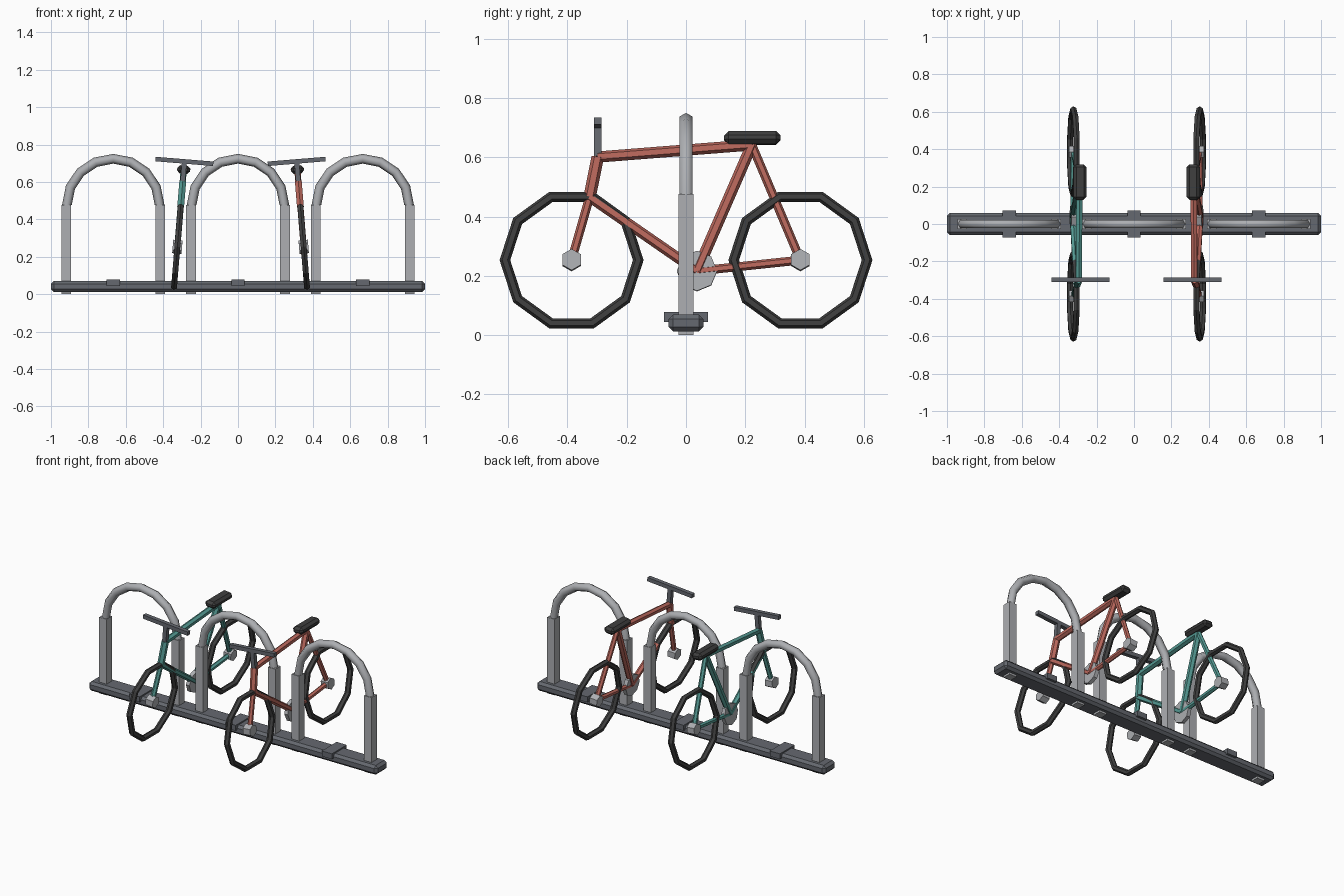
import bpy, math
from mathutils import Vector, Matrix

if "Cube" in bpy.data.objects:
    bpy.data.objects.remove(bpy.data.objects["Cube"])


def mat(name, r, g, b):
    m = bpy.data.materials.new(name)
    m.diffuse_color = (r, g, b, 1)
    m.use_nodes = True
    m.node_tree.nodes["Principled BSDF"].inputs["Base Color"].default_value = m.diffuse_color
    return m


STEEL = mat("steel", 0.42, 0.43, 0.45)
IRON = mat("dark_iron", 0.13, 0.14, 0.16)
RUBBER = mat("rubber", 0.05, 0.05, 0.05)
RED = mat("red_paint", 0.50, 0.14, 0.11)
TEAL = mat("teal_paint", 0.09, 0.32, 0.29)


def finish(o, name, m):
    o.name = name
    o.data.materials.append(m)
    return o


def box(name, c, size, m, bevel=0):
    bpy.ops.mesh.primitive_cube_add(size=1, location=c)
    o = bpy.context.object
    o.scale = size
    bpy.ops.object.transform_apply(location=False, rotation=False, scale=True)
    if bevel:
        b = o.modifiers.new("bevel", 'BEVEL')
        b.width, b.segments = bevel, 1
    return finish(o, name, m)


def rod(name, a, b, r, m, sides=6):
    a, b = Vector(a), Vector(b)
    bpy.ops.mesh.primitive_cylinder_add(vertices=sides, radius=r, depth=(b - a).length,
                                        location=(a + b) / 2)
    o = bpy.context.object
    o.rotation_euler = (b - a).to_track_quat('Z', 'Y').to_euler()
    return finish(o, name, m)


def sweep(name, c, plane, R, r, major, minor, arc, m):
    """Ring or arc of tube in the 'xz' or 'yz' plane."""
    verts, faces = [], []
    closed = arc > 6.2
    n = major if closed else major + 1
    for i in range(n):
        t = arc * i / major
        for j in range(minor):
            p = 2 * math.pi * j / minor
            d, s = R + r * math.cos(p), r * math.sin(p)
            u, z = d * math.cos(t), d * math.sin(t)
            v = (u, s, z) if plane == 'xz' else (-s, u, z)
            verts.append(Vector(c) + Vector(v))
    for i in range(major):
        k = (i + 1) % n
        for j in range(minor):
            l = (j + 1) % minor
            faces.append((i * minor + j, i * minor + l, k * minor + l, k * minor + j))
    me = bpy.data.meshes.new(name)
    me.from_pydata(verts, [], faces)
    o = bpy.data.objects.new(name, me)
    bpy.context.collection.objects.link(o)
    bpy.context.view_layer.objects.active = o
    bpy.ops.object.select_all(action='DESELECT')
    o.select_set(True)
    bpy.ops.object.mode_set(mode='EDIT')
    bpy.ops.mesh.select_all(action='SELECT')
    bpy.ops.mesh.normals_make_consistent(inside=False)
    bpy.ops.object.mode_set(mode='OBJECT')
    return finish(o, name, m)


# base rail, with a clamp plate and a hoop at each bay
box("base_rail", (0, 0, 0.041), (2, 0.117, 0.058), IRON, 0.015)
for i, x in enumerate((-0.667, 0, 0.667)):
    box(f"clamp_plate_{i}", (x, 0, 0.061), (0.07, 0.147, 0.034), IRON)
    for side in (-1, 1):
        box(f"hoop_leg_{i}_{side}", (x + side * 0.251, 0, 0.238), (0.052, 0.052, 0.476), STEEL)
    arc = sweep(f"hoop_arc_{i}", (x, 0, 0.476), 'xz', 0.248, 0.026, 8, 6, math.pi, STEEL)
    arc.data.shade_smooth()


# bicycle, built upright in the yz plane and then leaned
def bicycle(tag, x, lean, paint):
    P = lambda y, z: (0, y, z)
    front, rear = P(-0.386, 0.254), P(0.386, 0.254)
    head, crown = P(-0.298, 0.603), P(-0.325, 0.468)
    crank, seat = P(0.037, 0.217), P(0.222, 0.644)
    parts = []
    for n, a, b, r in (("top_tube", head, seat, 0.019), ("down_tube", crown, crank, 0.018),
                       ("seat_tube", seat, crank, 0.019), ("chain_stay", crank, rear, 0.015),
                       ("seat_stay", seat, rear, 0.015), ("head_tube", crown, head, 0.021),
                       ("fork", crown, front, 0.015)):
        parts.append(rod(f"{tag}_{n}", a, b, r, paint))
    for n, c in (("front", front), ("rear", rear)):
        parts.append(sweep(f"{tag}_{n}_tyre", c, 'yz', 0.225, 0.018, 10, 6, 2 * math.pi, RUBBER))
        parts.append(rod(f"{tag}_{n}_hub", (-0.025, c[1], c[2]), (0.025, c[1], c[2]), 0.036, STEEL))
    parts.append(rod(f"{tag}_chainring", (-0.012, *crank[1:]), (0.012, *crank[1:]), 0.068, STEEL, 8))
    parts.append(box(f"{tag}_saddle", P(0.224, 0.668), (0.07, 0.19, 0.044), RUBBER, 0.015))
    parts.append(box(f"{tag}_stem", P(-0.298, 0.66), (0.026, 0.026, 0.11), IRON))
    parts.append(box(f"{tag}_handlebar", P(-0.298, 0.712), (0.31, 0.026, 0.024), IRON))
    place = Matrix.Translation((x, 0, 0)) @ Matrix.Rotation(math.radians(lean), 4, 'Y')
    bpy.context.view_layer.update()
    for o in parts:
        o.matrix_world = place @ o.matrix_world


bicycle("teal_bike", -0.345, 4.7, TEAL)
bicycle("red_bike", 0.372, -4.7, RED)
